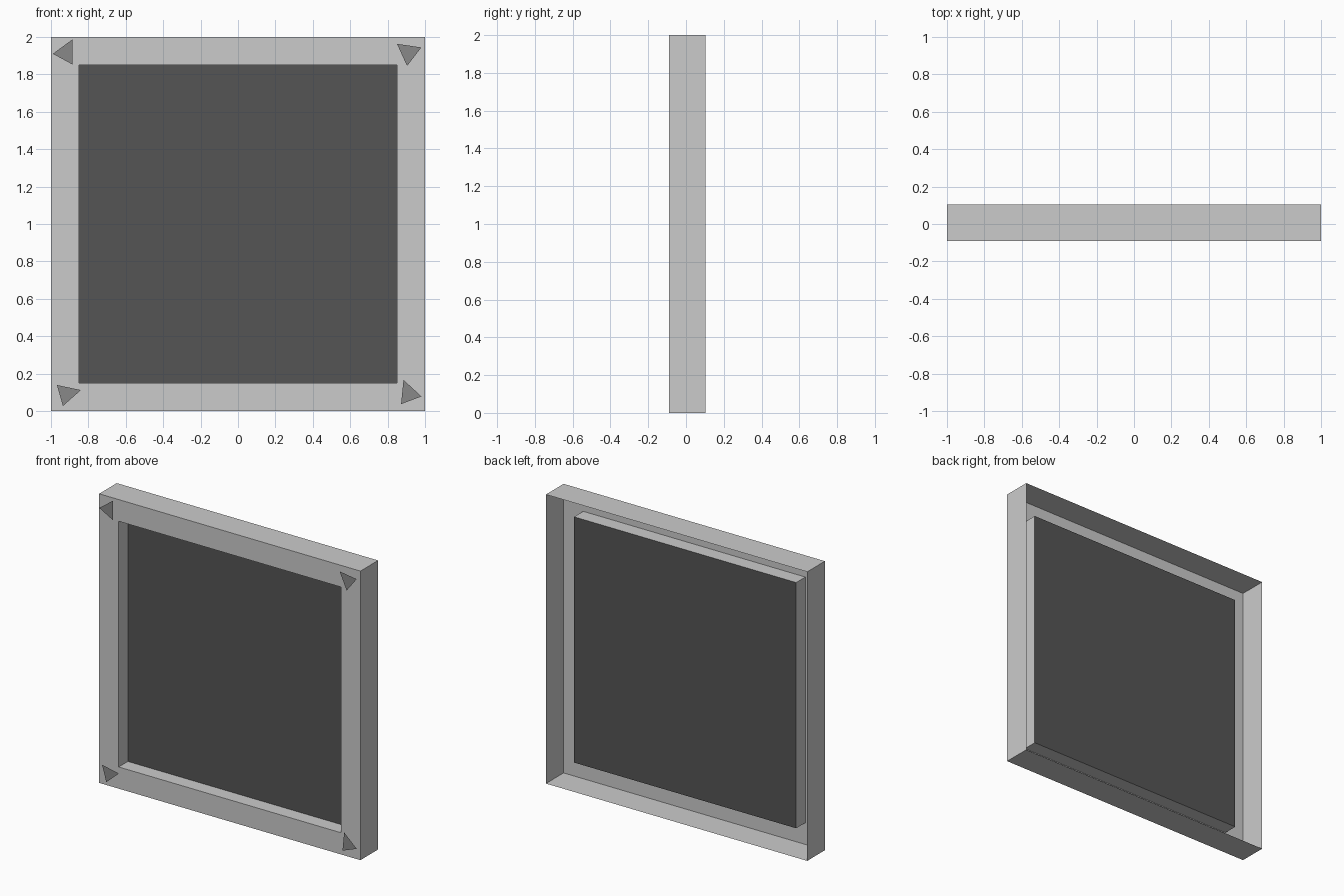
import bpy, bmesh

if "Cube" in bpy.data.objects:
    bpy.data.objects.remove(bpy.data.objects["Cube"])

FRONT, BACK, PANEL_Y, MARK_Y = -0.09, 0.103, 0.01, -0.103
INSET = 0.15


def material(name, value):
    m = bpy.data.materials.new(name)
    m.diffuse_color = (value, value, value, 1)
    m.use_nodes = True
    m.node_tree.nodes["Principled BSDF"].inputs["Base Color"].default_value = m.diffuse_color
    return m


def make(name, bm, mat=None):
    me = bpy.data.meshes.new(name)
    bm.to_mesh(me)
    bm.free()
    ob = bpy.data.objects.new(name, me)
    bpy.context.collection.objects.link(ob)
    if mat:
        me.materials.append(mat)
    return ob


def square(inset, y):
    a, lo, hi = 1 - inset, inset, 2 - inset
    return [(-a, y, lo), (a, y, lo), (a, y, hi), (-a, y, hi)]


def polygon(name, points, mat):
    bm = bmesh.new()
    bm.faces.new([bm.verts.new(p) for p in points])
    return make(name, bm, mat)


# Frame: open-backed sheet of outer walls, front border and recess walls
bm = bmesh.new()
loops = [[bm.verts.new(p) for p in square(i, y)]
         for i, y in ((0, BACK), (0, FRONT), (INSET, FRONT), (INSET, PANEL_Y))]
for a, b in zip(loops, loops[1:]):
    for k in range(4):
        n = (k + 1) % 4
        bm.faces.new((a[k], a[n], b[n], b[k]))
make("frame", bm)

# Recessed dark panel
polygon("panel", square(INSET, PANEL_Y), material("dark_panel", 0.09))

# Flat triangular markers floating just off the frame corners
marks = {
    "upper_left": [(-0.99, 1.91), (-0.885, 1.853), (-0.885, 1.987)],
    "upper_right": [(0.85, 1.963), (0.904, 1.845), (0.98, 1.944)],
    "lower_left": [(-0.968, 0.139), (-0.936, 0.027), (-0.84, 0.112)],
    "lower_right": [(0.885, 0.166), (0.872, 0.037), (0.981, 0.078)],
}
mark_mat = material("marker_grey", 0.25)
for corner, pts in marks.items():
    polygon("corner_marker_" + corner, [(x, MARK_Y, z) for x, z in pts], mark_mat)
